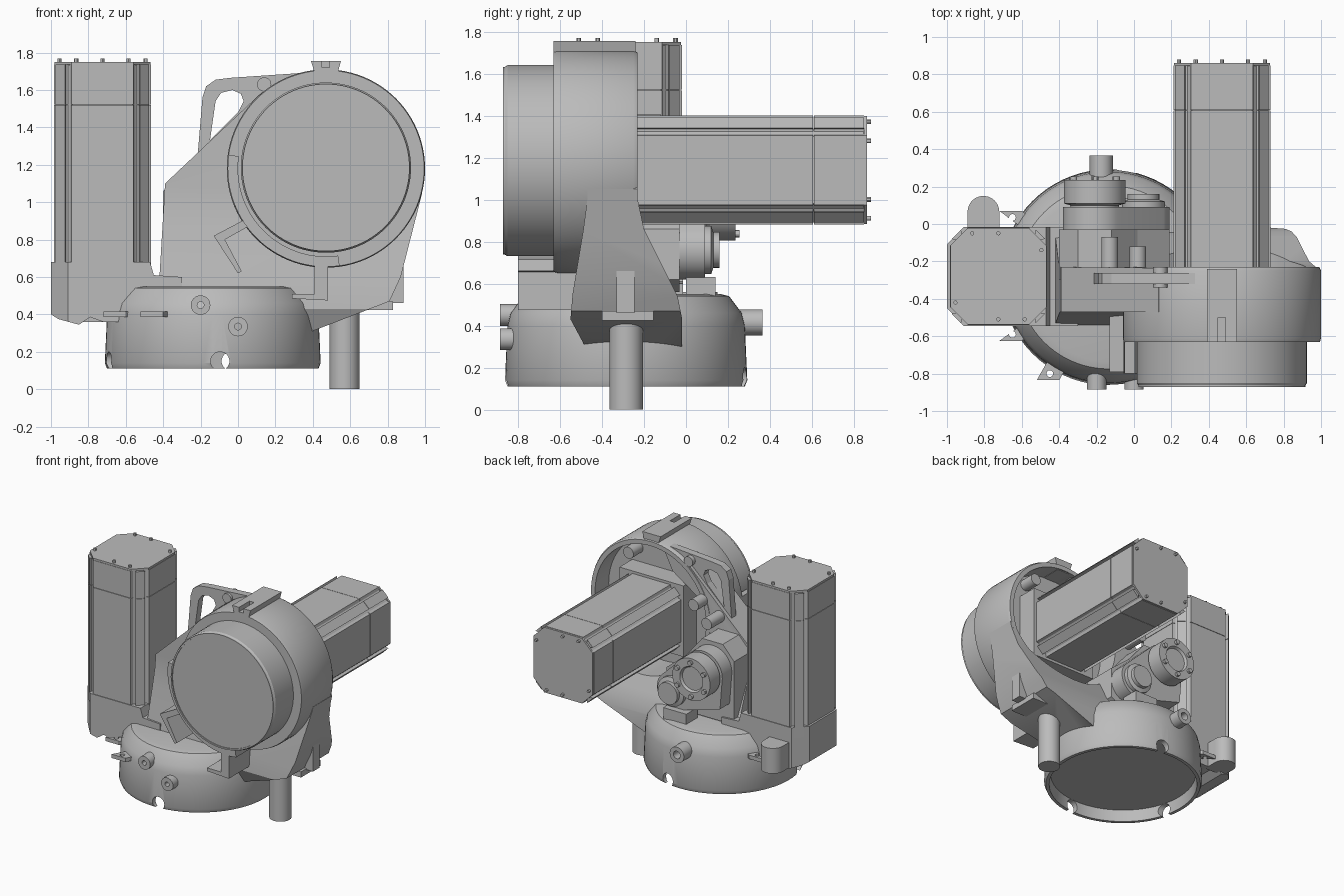
import bpy, bmesh
from math import sin, cos, pi, radians

if "Cube" in bpy.data.objects:
    bpy.data.objects.remove(bpy.data.objects["Cube"])

GREY = bpy.data.materials.new("machine grey")
GREY.use_nodes = True
GREY.diffuse_color = (0.5, 0.5, 0.5, 1)
GREY.node_tree.nodes["Principled BSDF"].inputs["Base Color"].default_value = (0.5, 0.5, 0.5, 1)

MAP = {"X": lambda u, v, t: (t, u, v), "Y": lambda u, v, t: (u, t, v), "Z": lambda u, v, t: (u, v, t)}


def finish(name, bm, smooth=False):
    bmesh.ops.recalc_face_normals(bm, faces=bm.faces)
    me = bpy.data.meshes.new(name)
    bm.to_mesh(me)
    bm.free()
    me.materials.append(GREY)
    ob = bpy.data.objects.new(name, me)
    bpy.context.collection.objects.link(ob)
    if smooth:
        shade(ob)
    return ob


def shade(ob):
    bpy.ops.object.select_all(action="DESELECT")
    ob.select_set(True)
    bpy.context.view_layer.objects.active = ob
    bpy.ops.object.shade_smooth_by_angle(angle=radians(30))


def prism(name, pts, axis, a, b, smooth=False):
    """Extrude a flat outline along an axis from a to b."""
    bm = bmesh.new()
    lo, hi = ([bm.verts.new(MAP[axis](u, v, t)) for u, v in pts] for t in (a, b))
    bm.faces.new(lo)
    bm.faces.new(hi)
    for i in range(len(pts)):
        j = (i + 1) % len(pts)
        bm.faces.new((lo[i], lo[j], hi[j], hi[i]))
    return finish(name, bm, smooth)


def arc(u, v, r, a0=0, a1=360, n=48):
    m = n if a1 - a0 == 360 else n - 1
    return [(u + r * cos(radians(a0 + (a1 - a0) * i / m)), v + r * sin(radians(a0 + (a1 - a0) * i / m))) for i in range(n)]


def cyl(name, u, v, r, axis, a, b, n=48):
    return prism(name, arc(u, v, r, n=n), axis, a, b, True)


def box(name, x, y, z):
    return prism(name, [(x[0], y[0]), (x[1], y[0]), (x[1], y[1]), (x[0], y[1])], "Z", *z)


def lathe(name, profile, u, v, axis, n=72):
    """Spin a closed (radius, height) profile about an axis."""
    bm = bmesh.new()
    rings = []
    for i in range(n):
        c, s = cos(2 * pi * i / n), sin(2 * pi * i / n)
        rings.append([bm.verts.new(MAP[axis](u + r * c, v + r * s, t)) for r, t in profile])
    for i in range(n):
        for k in range(len(profile)):
            m = (k + 1) % len(profile)
            p, q = rings[i], rings[(i + 1) % n]
            bm.faces.new((p[k], p[m], q[m], q[k]))
    bmesh.ops.remove_doubles(bm, verts=bm.verts, dist=1e-5)
    return finish(name, bm, True)


def cut(ob, tool, op="DIFFERENCE"):
    mod = ob.modifiers.new("cut", "BOOLEAN")
    mod.operation, mod.object, mod.solver = op, tool, "EXACT"
    bpy.context.view_layer.update()
    ev = ob.evaluated_get(bpy.context.evaluated_depsgraph_get())
    me = bpy.data.meshes.new_from_object(ev)
    ob.modifiers.clear()
    ob.data = me
    bpy.data.objects.remove(tool)


# Round hollow base with notches in the rim
BX, BY = -0.135, -0.285
base = lathe("base", [(0, 0.2), (0.53, 0.2), (0.54, 0.11), (0.565, 0.11), (0.577, 0.14), (0.565, 0.4),
                      (0.55, 0.46), (0.49, 0.54), (0.45, 0.55), (0, 0.55)], BX, BY, "Z")
for ang in (274, 80, 195):
    nx, ny = BX + 0.56 * cos(radians(ang)), BY + 0.56 * sin(radians(ang))
    if ang == 195:
        cut(base, cyl("notch", ny, 0.15, 0.05, "X", nx - 0.08, nx + 0.08))
    else:
        cut(base, cyl("notch", nx, 0.15, 0.05, "Y", ny - 0.08, ny + 0.08))
shade(base)

# Hose ports and base tabs
for name, x, z, a, b, r in (("front_port_upper", -0.2, 0.45, -0.885, -0.7, 0.052),
                            ("front_port_lower", 0, 0.335, -0.885, -0.75, 0.052),
                            ("back_port", -0.175, 0.415, 0.15, 0.365, 0.062)):
    lathe(name, [(r, a), (r, b), (0, b), (0, (a + b) / 2), (0.018, (a + b) / 2), (0.018, a)] if a < -0.5
          else [(r, b), (r, a), (0, a), (0, (a + b) / 2), (0.03, (a + b) / 2), (0.03, b)], x, z, "Y", 32)
for name, x, y in (("back_tab", -0.65, 0.035), ("side_tab", -0.65, -0.59), ("front_tab", -0.45, -0.8)):
    dx, dy = (BX - x) * 0.4, (BY - y) * 0.4
    tab = prism(name, [(x - 0.07, y + 0.035 * (1 if y > 0 else -1)), (x + 0.05, y + 0.035 * (1 if y > 0 else -1)),
                       (x + dx + 0.06, y + dy), (x + dx - 0.06, y + dy)], "Z", 0.385, 0.415)
    cut(tab, cyl("hole", x, y, 0.018, "Z", 0.3, 0.5, 20))


# Square motors with stepped corners, a bolted cap and ribs
def motor(name, u, v, axis, a, b):
    step, octo, cap = [], [], []
    for k in range(4):
        c, s = (1, 0, -1, 0)[k], (0, 1, 0, -1)[k]
        rot = lambda p, q: (u + p * c - q * s, v + p * s + q * c)
        step += [rot(p, q) for p, q in ((0.26, -0.165), (0.26, 0.165), (0.225, 0.175), (0.225, 0.195),
                                        (0.25, 0.2), (0.2, 0.25), (0.195, 0.225), (0.175, 0.225))]
        octo += [rot(0.257, -0.165), rot(0.257, 0.165)]
        cap += [rot(0.25, -0.16), rot(0.25, 0.16)]
    split = a + (b - a) * 0.8
    prism(name + "_body", step, axis, a, split)
    prism(name + "_head", step, axis, split + 0.003, b - 0.015)
    prism(name + "_core", cap, axis, a, b - 0.016)
    prism(name + "_cap", octo, axis, b - 0.015, b)
    for p, q in ((-0.23, -0.14), (-0.14, 0.23), (0.23, 0.14), (0.14, -0.23), (0, 0.23), (0, -0.23)):
        cyl(name + "_bolt", u + p, v + q, 0.011, axis, b - 0.02, b + 0.018, 12)


motor("upright_motor", -0.725, -0.28, "Z", 0.6, 1.75)
motor("rear_motor", 0.47, 1.14, "Y", -0.42, 0.862)
box("rear_motor_flange", (0.19, 0.75), (-0.42, -0.24), (0.86, 1.42))

# Mount under the upright motor
mount = prism("motor_mount", [(-1, 0.68), (-1, 0.4), (-0.96, 0.375), (-0.85, 0.345), (-0.79, 0.385), (-0.72, 0.36),
                              (-0.45, 0.36), (-0.3, 0.4), (-0.3, 0.6), (-0.45, 0.61), (-0.47, 0.68)], "Y", -0.545, -0.015)
cut(mount, prism("mount_outline", [(-1, -0.45), (-0.91, -0.545), (-0.2, -0.545), (-0.2, -0.015), (-0.91, -0.015),
                                   (-1, -0.11)], "Z", 0.2, 0.8), "INTERSECT")
prism("mount_lug", [(-0.72, -0.05)] + arc(-0.805, 0.065, 0.085, 0, 180, 16) + [(-0.89, -0.05)], "Z", 0.36, 0.56, True)

# Arm: front outline crossed with the side outline
CX, CZ = 0.47, 1.18
arm = prism("arm", [(0.13, 1.59), (-0.39, 1.1), (-0.42, 0.6), (-0.42, 0.4), (0.37, 0.3), (0.81, 0.47),
                    (0.87, 0.6), (0.985, 1.05), (0.6, 1.4)], "Y", -0.9, 0.3)
cut(arm, prism("side_outline", [(-0.48, 0.3), (-0.55, 0.43), (-0.54, 0.55), (-0.49, 0.85), (-0.47, 1.0), (-0.47, 1.65),
                                (-0.235, 1.65), (-0.23, 1.0), (-0.2, 0.86), (-0.12, 0.7), (-0.04, 0.54),
                                (-0.02, 0.44), (-0.02, 0.3)], "X", -0.6, 1.1), "INTERSECT")
cut(arm, cyl("arm_recess", CX, CZ, 0.485, "Y", -0.4, 0.2, 72))
cut(arm, cyl("base_clearance", BX, BY, 0.53, "Z", 0, 0.45, 72))
shade(arm)

# Drum housing, open to the rear, and the drum in front
lathe("housing", [(0, -0.63), (0.525, -0.63), (0.53, -0.61), (0.53, -0.25), (0.52, -0.23), (0.485, -0.23),
                  (0.485, -0.4), (0, -0.4)], CX, CZ, "Y", 96)
lathe("drum", [(0, -0.865), (0.445, -0.865), (0.455, -0.85), (0.455, -0.6), (0, -0.6)], CX, CZ + 0.005, "Y", 96)
lathe("drum_rim", [(0.435, -0.872), (0.447, -0.872), (0.447, -0.86), (0.435, -0.86)], CX, CZ + 0.005, "Y", 96)
prism("drum_cradle", arc(CX, CZ, 0.525, 172, 278, 40) + arc(CX, CZ, 0.47, 172, 278, 40)[::-1], "Y", -0.8, -0.6, True)

# Dovetail key on top of the housing
key = prism("top_key", [(0.42, 1.66), (0.39, 1.755), (0.55, 1.755), (0.525, 1.66)], "Y", -0.63, -0.24)
cut(key, box("key_slot", (0.45, 0.49), (-0.7, -0.5), (1.72, 1.8)))

# Angle brackets in front of the arm
prism("lower_bracket", [(0.41, 0.7), (0.41, 0.51), (0.29, 0.51), (0.29, 0.485), (0.48, 0.475), (0.48, 0.7)],
      "Y", -0.8, -0.45)
prism("side_bracket", [(0.09, 0.89), (0.06, 0.92), (-0.13, 0.82), (0, 0.62), (0.02, 0.63), (-0.07, 0.8)],
      "Y", -0.79, -0.45)

# Lifting handle
handle = prism("handle", [(-0.22, 1.2), (-0.19, 1.56), (-0.17, 1.62), (-0.12, 1.655), (-0.04, 1.665), (0.4, 1.695),
                          (0.3, 1.5), (0, 1.3)], "Y", -0.32, -0.262)
cut(handle, prism("handle_hole", [(-0.15, 1.33), (-0.12, 1.54), (-0.09, 1.585), (-0.03, 1.6), (0.015, 1.58),
                                  (0.03, 1.54), (0.0, 1.48)], "Y", -0.5, 0))
cyl("handle_pin", 0.14, 1.63, 0.038, "Y", -0.34, -0.23, 24)

# Gear case on the back with two shaft covers
prism("gear_case", [(-0.4, 0.56), (-0.4, 1.06), (-0.3, 1.17), (-0.12, 1.17), (0.02, 1.0), (0.19, 0.86), (0.19, 0.62),
                    (0.1, 0.56)], "Y", -0.3, -0.03)
prism("gear_plate", arc(-0.21, 0.97, 0.17, 40, 190, 20) + [(-0.36, 0.72), (-0.05, 0.63)]
      + arc(0.05, 0.76, 0.14, 250, 400, 20), "Y", -0.05, 0.09, True)
lathe("large_shaft_cover", [(0, 0.05), (0.13, 0.05), (0.13, 0.1), (0.165, 0.11), (0.165, 0.235), (0.1, 0.235),
                            (0.09, 0.215), (0, 0.215)], -0.21, 0.97, "Y", 48)
lathe("small_shaft_cover", [(0, 0.05), (0.115, 0.05), (0.115, 0.12), (0.085, 0.13), (0.085, 0.16), (0, 0.16)],
      0.05, 0.76, "Y", 40)
for i in range(6):
    cyl("cover_bolt", -0.21 + 0.133 * cos(i * pi / 3 + 0.5), 0.97 + 0.133 * sin(i * pi / 3 + 0.5), 0.018, "Y", 0.22, 0.255, 12)
for x, z, y in ((-0.13, 1.27, -0.07), (0.02, 1.36, -0.12), (0.2, 1.52, -0.28), (0.7, 1.53, -0.28)):
    cyl("rear_boss", x, z, 0.045, "Y", -0.42, y, 24)
box("gear_foot", (-0.1, 0.1), (0.0, 0.14), (0.52, 0.63))

# Support post and its clamp
cyl("support_post", 0.57, -0.285, 0.08, "Z", 0, 0.46, 40)
box("clamp_plate", (0.68, 0.83), (-0.4, -0.155), (0.425, 0.47))
box("clamp_tongue", (0.75, 0.885), (-0.33, -0.245), (0.46, 0.66))
